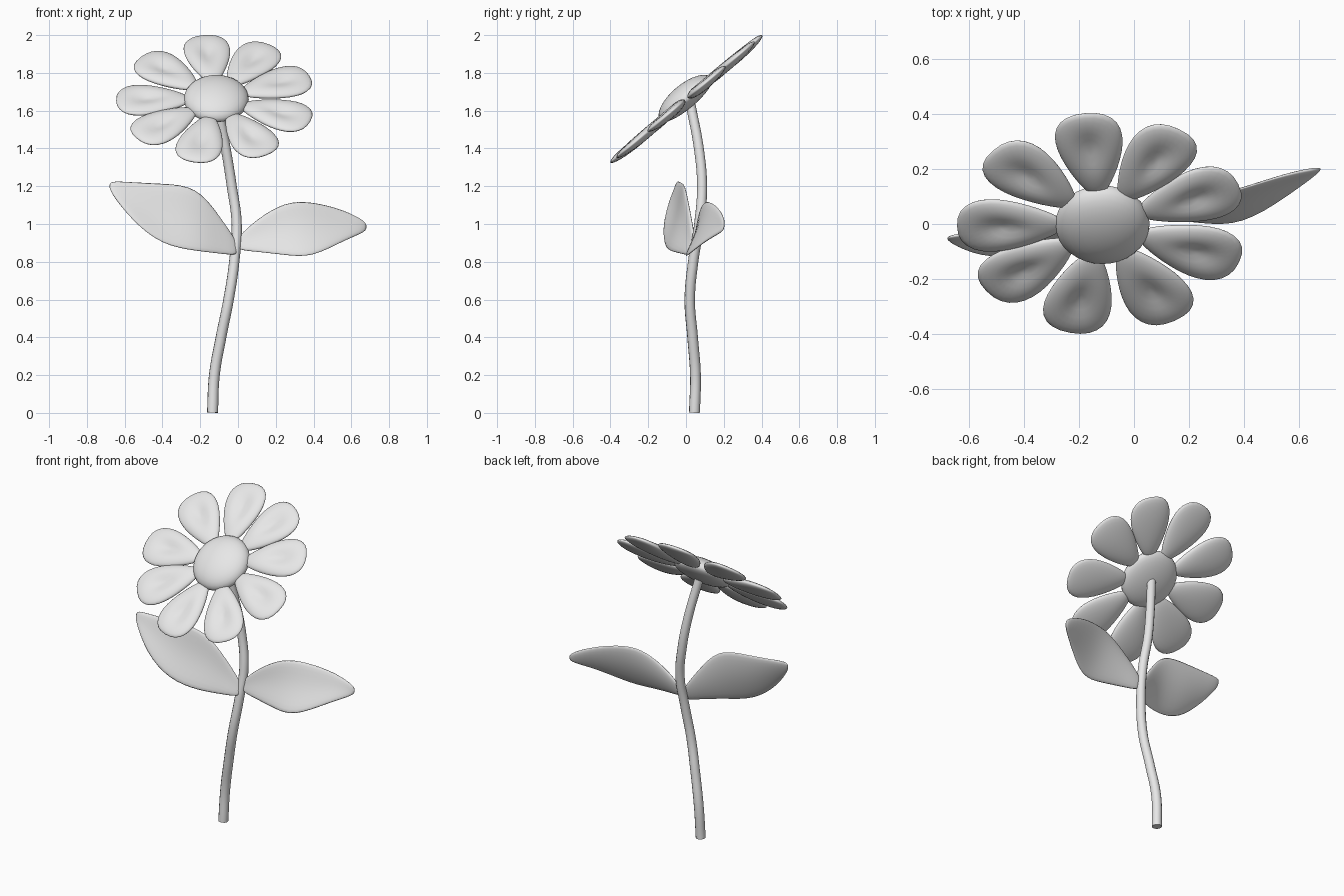
import bpy, bmesh, math
from mathutils import Matrix, Vector

if "Cube" in bpy.data.objects:
    bpy.data.objects.remove(bpy.data.objects["Cube"], do_unlink=True)

TILT = math.radians(40)
HEAD = Matrix.Translation((-0.115, 0.0, 1.66)) @ Matrix.Rotation(TILT, 4, 'X')

grey = bpy.data.materials.new("light grey")
grey.use_nodes = True
colour = (0.8, 0.8, 0.8, 1)
grey.diffuse_color = colour
for node in grey.node_tree.nodes:
    if node.type == 'BSDF_PRINCIPLED':
        node.inputs["Base Color"].default_value = colour


def add_object(name, bm):
    bmesh.ops.recalc_face_normals(bm, faces=bm.faces)
    for face in bm.faces:
        face.smooth = True
    mesh = bpy.data.meshes.new(name)
    bm.to_mesh(mesh)
    bm.free()
    mesh.materials.append(grey)
    obj = bpy.data.objects.new(name, mesh)
    bpy.context.collection.objects.link(obj)
    return obj


def ball(segments, rings):
    bm = bmesh.new()
    bmesh.ops.create_uvsphere(bm, u_segments=segments, v_segments=rings, radius=1)
    return bm


# Petals: flattened teardrops with a shallow dish on the upper side
def petal(name, degrees):
    bm = ball(32, 16)
    for v in bm.verts:
        t, s, h = v.co
        blunt = max(1 - t * t, 0.02) ** -0.08
        z = 0.03 * h
        if h > 0:
            z -= 0.022 * h * math.exp(-((t - 0.2) / 0.45) ** 2 - (s / 0.4) ** 2)
        v.co = (0.335 + 0.195 * t, s * blunt * (0.112 + 0.05 * t), z)
    bm.transform(HEAD @ Matrix.Rotation(math.radians(degrees), 4, 'Z'))
    add_object(name, bm)


for i, angle in enumerate((97, 58, 21, -20, -60, -103, -143, 181, 139)):
    petal(f"petal_{i + 1}", angle)

# Domed centre, flatter underneath
bm = ball(32, 16)
for v in bm.verts:
    v.co = (v.co.x * 0.172, v.co.y * 0.178, v.co.z * (0.08 if v.co.z > 0 else 0.05))
bm.transform(HEAD)
add_object("flower_centre", bm)

# Curved stem
path = [(-0.135, 0.045, 0.002), (-0.125, 0.05, 0.2), (-0.09, 0.035, 0.4),
        (-0.05, 0.02, 0.6), (-0.02, 0.038, 0.8), (-0.007, 0.07, 1.0),
        (-0.033, 0.085, 1.2), (-0.065, 0.068, 1.4), (-0.11, 0.025, 1.63)]
curve = bpy.data.curves.new("stem", 'CURVE')
curve.dimensions = '3D'
curve.bevel_depth = 0.029
curve.bevel_resolution = 4
curve.use_fill_caps = True
spline = curve.splines.new('BEZIER')
spline.bezier_points.add(len(path) - 1)
for point, co in zip(spline.bezier_points, path):
    point.co = co
    point.handle_left_type = point.handle_right_type = 'AUTO'
    point.radius = 1.0 - 0.12 * co[2] / 1.63
curve.materials.append(grey)
stem = bpy.data.objects.new("stem", curve)
bpy.context.collection.objects.link(stem)


# Leaves: each station is x, lower edge (y, z), upper edge (y, z)
def leaf(name, stations, bulge):
    bm = bmesh.new()
    rows = []
    for i, (x, y_low, z_low, y_up, z_up) in enumerate(stations):
        low, up = Vector((x, y_low, z_low)), Vector((x, y_up, z_up))
        sag = bulge * math.sin(math.pi * i / (len(stations) - 1))
        row = []
        for f in (0, 0.5, 1):
            co = low.lerp(up, f)
            co.y += sag * math.sin(math.pi * f)
            row.append(bm.verts.new(co))
        rows.append(row)
    for a, b in zip(rows, rows[1:]):
        for j in range(2):
            bm.faces.new((a[j], b[j], b[j + 1], a[j + 1]))
    obj = add_object(name, bm)
    solid = obj.modifiers.new("thickness", 'SOLIDIFY')
    solid.thickness = 0.022
    solid.offset = 0
    soft = obj.modifiers.new("smooth", 'SUBSURF')
    soft.levels = soft.render_levels = 2


leaf("left_leaf", [
    (-0.005, 0.04, 0.86, 0.06, 0.93), (0.1, 0.02, 0.85, 0.065, 1.03),
    (0.25, 0.0, 0.83, 0.09, 1.125), (0.39, -0.01, 0.815, 0.13, 1.125),
    (0.56, 0.1, 0.91, 0.185, 1.08), (0.685, 0.2, 0.96, 0.205, 1.01)], 0.03)
leaf("right_leaf", [
    (0.0, 0.02, 0.83, 0.05, 0.9), (-0.1, -0.03, 0.84, 0.025, 1.05),
    (-0.22, -0.09, 0.85, -0.005, 1.21), (-0.4, -0.12, 0.88, -0.015, 1.22),
    (-0.56, -0.125, 1.01, -0.03, 1.225), (-0.685, -0.06, 1.18, -0.045, 1.23)], 0.03)
